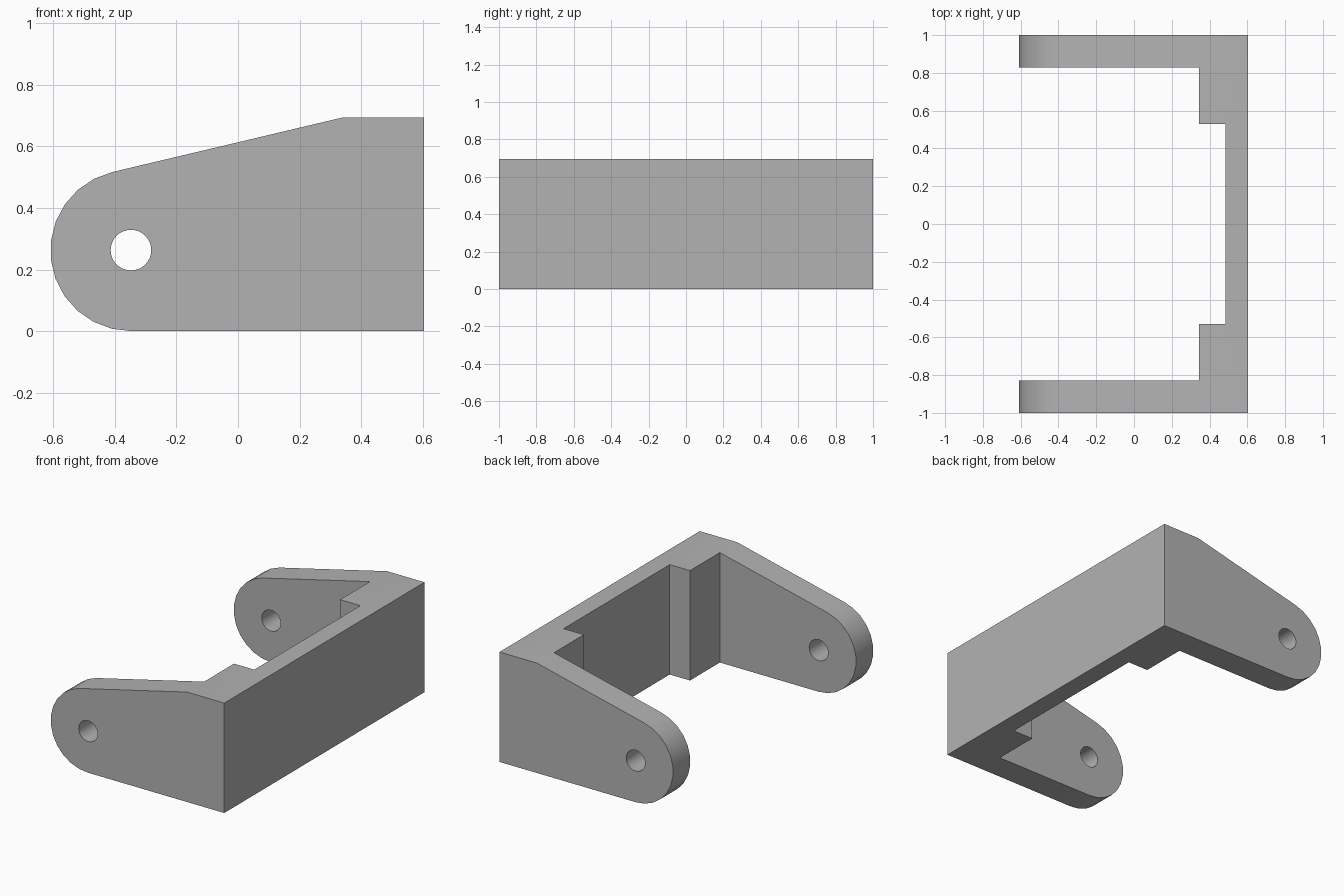
import bpy
import bmesh
from math import cos, sin, radians
from mathutils import Vector

cube = bpy.data.objects.get("Cube")
if cube:
    bpy.data.objects.remove(cube, do_unlink=True)

grey = bpy.data.materials.new("plain grey")
grey.use_nodes = True
colour = (0.45, 0.45, 0.45, 1)
grey.diffuse_color = colour
grey.node_tree.nodes["Principled BSDF"].inputs["Base Color"].default_value = colour


def prism(name, points, offset):
    """Extrude a flat outline along offset into a closed solid."""
    bm = bmesh.new()
    face = bm.faces.new([bm.verts.new(p) for p in points])
    result = bmesh.ops.extrude_face_region(bm, geom=[face])
    top = [v for v in result["geom"] if isinstance(v, bmesh.types.BMVert)]
    bmesh.ops.translate(bm, verts=top, vec=Vector(offset))
    bmesh.ops.recalc_face_normals(bm, faces=bm.faces)
    mesh = bpy.data.meshes.new(name)
    bm.to_mesh(mesh)
    bm.free()
    mesh.materials.append(grey)
    obj = bpy.data.objects.new(name, mesh)
    bpy.context.collection.objects.link(obj)
    return obj


def arc(cx, cz, radius, start, end, steps, y):
    angles = [radians(start + (end - start) * i / steps) for i in range(steps + 1)]
    return [(cx + radius * cos(a), y, cz + radius * sin(a)) for a in angles]


pivot_x, pivot_z = -0.348, 0.262
back_x, height = 0.604, 0.695

# Side profile with rounded arm end, extruded over the full width
profile = [(back_x, -1, 0), (back_x, -1, height), (0.343, -1, height)]
profile += arc(pivot_x, pivot_z, 0.262, 103.4, 270, 12, -1)
bracket = prism("bracket", profile, (0, 2, 0))

# Stepped opening that leaves two arms, corner blocks and a thin back wall
half = [(-1, 0.828), (0.343, 0.828), (0.343, 0.53), (0.485, 0.53)]
plan = half + [(x, -y) for x, y in reversed(half)]
opening = prism("opening_cutter", [(x, y, -0.2) for x, y in plan], (0, 0, 1.2))

# Pin hole through both arms
ring = arc(pivot_x, pivot_z + 0.001, 0.066, 0, 360, 32, -1.2)[:-1]
pin_hole = prism("pin_hole_cutter", ring, (0, 2.4, 0))

for cutter in (opening, pin_hole):
    cut = bracket.modifiers.new(cutter.name, 'BOOLEAN')
    cut.operation = 'DIFFERENCE'
    cut.solver = 'EXACT'
    cut.object = cutter

# Apply the cuts, then remove the helpers
bpy.ops.object.select_all(action='DESELECT')
bracket.select_set(True)
bpy.context.view_layer.objects.active = bracket
for name in [m.name for m in bracket.modifiers]:
    bpy.ops.object.modifier_apply(modifier=name)
for cutter in (opening, pin_hole):
    bpy.data.objects.remove(cutter, do_unlink=True)

bpy.ops.object.shade_smooth_by_angle(angle=radians(30))
